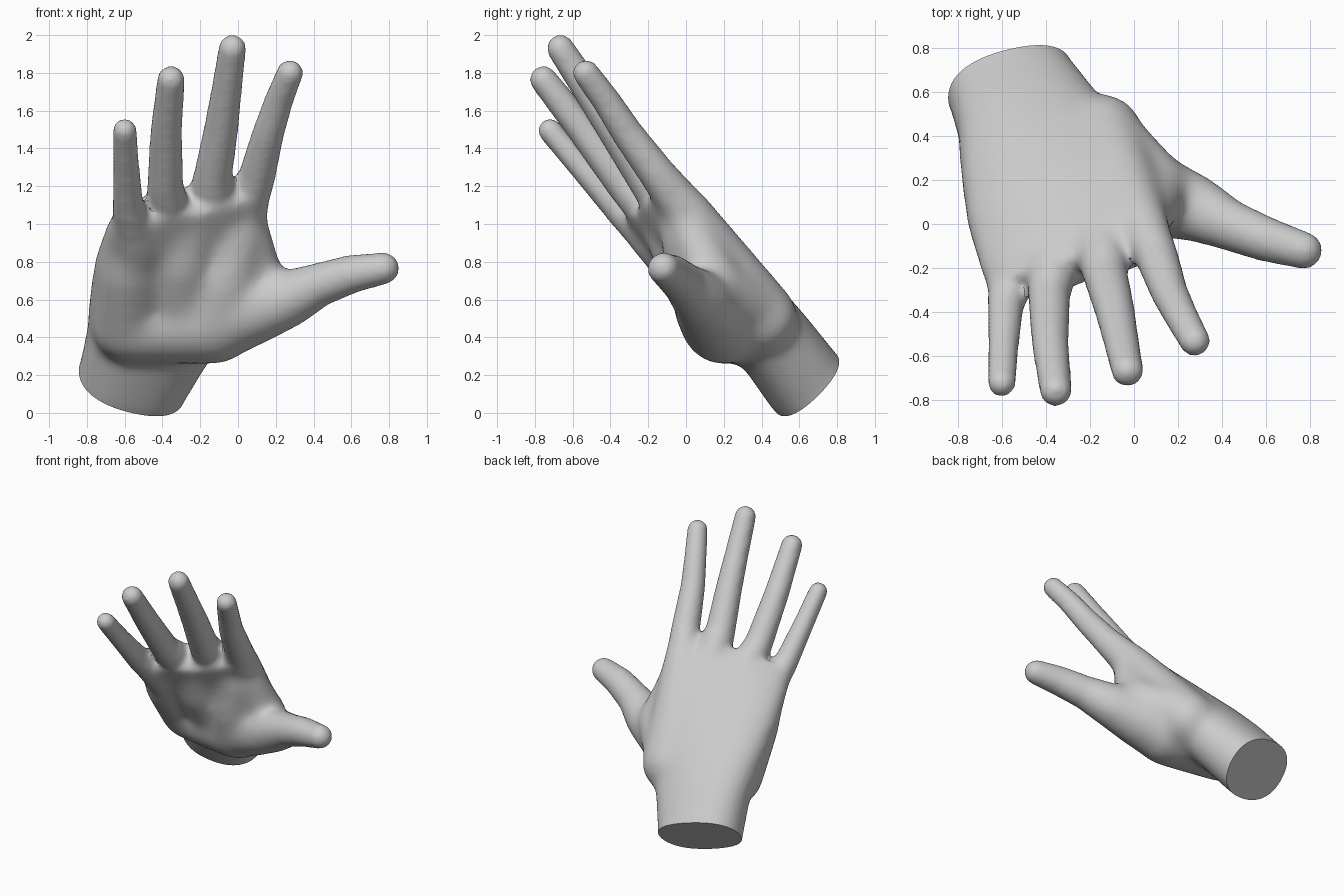
import bpy, bmesh, math
from mathutils import Vector, Matrix

if "Cube" in bpy.data.objects:
    bpy.data.objects.remove(bpy.data.objects["Cube"])

GROW = 0.007  # makes up for the shrink of the final smoothing
bm = bmesh.new()


def ball_points(x, y, z, r):
    """Points spread over a sphere."""
    ball = bmesh.new()
    bmesh.ops.create_icosphere(ball, subdivisions=3, radius=r + GROW,
                               matrix=Matrix.Translation((x, y, z)))
    points = [v.co.copy() for v in ball.verts]
    ball.free()
    return points


def limb(points):
    """Rounded tapering chain through (x, y, z, radius) points."""
    for a, b in zip(points, points[1:]):
        new = [bm.verts.new(p) for p in ball_points(*a) + ball_points(*b)]
        bmesh.ops.convex_hull(bm, input=new)


def loft(sections, sides=32, power=0.85):
    """Skin over rounded sections given as (little-finger side, thumb side, thickness)."""
    mids = [(Vector(l) + Vector(r)) / 2 for l, r, t in sections]
    rings = []
    for i, (l, r, t) in enumerate(sections):
        axis = mids[min(i + 1, len(mids) - 1)] - mids[max(i - 1, 0)]
        half = (Vector(r) - Vector(l)) / 2
        up = half.cross(axis).normalized() * t / 2
        ring = []
        for k in range(sides):
            a = 2 * math.pi * k / sides
            c, s = math.cos(a), math.sin(a)
            ring.append(bm.verts.new(mids[i]
                        + half * math.copysign(abs(c) ** power, c)
                        + up * math.copysign(abs(s) ** power, s)))
        rings.append(ring)
    for a, b in zip(rings, rings[1:]):
        for k in range(sides):
            n = (k + 1) % sides
            bm.faces.new((a[k], a[n], b[n], b[k]))
    bm.faces.new(rings[0][::-1])
    bm.faces.new(rings[-1])


# wrist and palm, from the cut end to the finger webs
loft([
    ((-0.97, 0.83, -0.04), (-0.41, 0.96, -0.17), 0.45),
    ((-0.845, 0.57, 0.22), (-0.28, 0.70, 0.09), 0.45),
    ((-0.80, 0.41, 0.44), (-0.14, 0.53, 0.31), 0.43),
    ((-0.79, 0.24, 0.60), (0.00, 0.38, 0.52), 0.42),
    ((-0.76, 0.00, 0.79), (0.12, 0.20, 0.80), 0.38),
    ((-0.70, -0.22, 0.97), (0.16, 0.01, 1.09), 0.28),
    ((-0.65, -0.32, 1.05), (0.13, -0.12, 1.20), 0.20),
])
# heel of the palm, pads on both sides, and the thumb web
limb([(-0.58, 0.25, 0.46, 0.19), (-0.13, 0.20, 0.49, 0.23)])
limb([(-0.13, 0.20, 0.49, 0.23), (-0.07, 0.08, 0.70, 0.18), (0.00, 0.00, 0.95, 0.13)])
limb([(-0.58, 0.25, 0.46, 0.19), (-0.57, 0.01, 0.75, 0.17), (-0.54, -0.15, 0.93, 0.12)])
limb([(-0.30, 0.20, 0.55, 0.20), (-0.30, 0.01, 0.80, 0.17), (-0.27, -0.10, 1.00, 0.13)])
limb([(-0.10, 0.38, 0.55, 0.15), (0.10, 0.16, 0.66, 0.15), (0.06, 0.03, 0.95, 0.11)])
# index, middle, ring and little fingers, each starting at the wrist
limb([(-0.15, 0.40, 0.50, 0.19), (0.03, 0.00, 1.07, 0.125), (0.10, -0.14, 1.25, 0.092),
      (0.16, -0.31, 1.48, 0.078), (0.215, -0.42, 1.65, 0.07), (0.275, -0.53, 1.80, 0.064)])
limb([(-0.30, 0.36, 0.52, 0.20), (-0.15, -0.04, 1.03, 0.135), (-0.13, -0.23, 1.27, 0.095),
      (-0.09, -0.38, 1.50, 0.085), (-0.06, -0.52, 1.71, 0.075), (-0.03, -0.665, 1.93, 0.067)])
limb([(-0.45, 0.31, 0.53, 0.19), (-0.36, -0.09, 0.97, 0.13), (-0.385, -0.32, 1.20, 0.09),
      (-0.38, -0.54, 1.49, 0.078), (-0.355, -0.755, 1.765, 0.067)])
limb([(-0.58, 0.27, 0.52, 0.18), (-0.54, -0.15, 0.89, 0.12), (-0.582, -0.37, 1.10, 0.076),
      (-0.592, -0.55, 1.30, 0.064), (-0.60, -0.72, 1.495, 0.058)])
# thumb
limb([(-0.13, 0.20, 0.50, 0.23), (0.08, 0.13, 0.555, 0.19), (0.25, 0.08, 0.60, 0.15),
      (0.42, 0.00, 0.675, 0.11), (0.60, -0.07, 0.735, 0.095), (0.77, -0.12, 0.765, 0.078)])

# drop points left inside the hulls
loose = [v for v in bm.verts if not v.link_faces]
bmesh.ops.delete(bm, geom=loose, context="VERTS")
bmesh.ops.recalc_face_normals(bm, faces=bm.faces[:])
mesh = bpy.data.meshes.new("hand")
bm.to_mesh(mesh)
bm.free()
hand = bpy.data.objects.new("hand", mesh)
bpy.context.collection.objects.link(hand)
bpy.context.view_layer.objects.active = hand
hand.select_set(True)

# blend the parts into one skin
remesh = hand.modifiers.new("blend", "REMESH")
remesh.mode = "VOXEL"
remesh.voxel_size = 0.018
bpy.ops.object.modifier_apply(modifier="blend")

# the palm is softened more than the fingers and thumb tip
palm = hand.vertex_groups.new(name="palm")
for v in hand.data.vertices:
    along = 0.75 * v.co.z - 0.66 * v.co.y
    w = min(max((1.02 - along) / 0.15, 0), 1) * min(max((0.4 - v.co.x) / 0.2, 0), 1)
    palm.add([v.index], w, "REPLACE")
for name, count, group in (("soften", 10, ""), ("soften_palm", 60, "palm")):
    smooth = hand.modifiers.new(name, "SMOOTH")
    smooth.factor = 0.5
    smooth.iterations = count
    smooth.vertex_group = group
    bpy.ops.object.modifier_apply(modifier=name)

# flat cut across the wrist
bm = bmesh.new()
bm.from_mesh(hand.data)
cut = bmesh.ops.bisect_plane(bm, geom=bm.verts[:] + bm.edges[:] + bm.faces[:],
                             plane_co=(-0.56, 0.64, 0.16), plane_no=(0.31, -0.67, 0.67),
                             clear_inner=True)
rim = [e for e in cut["geom_cut"] if isinstance(e, bmesh.types.BMEdge)]
bmesh.ops.holes_fill(bm, edges=rim, sides=0)
bm.to_mesh(hand.data)
bm.free()

skin = bpy.data.materials.new("light_grey")
skin.diffuse_color = (0.6, 0.6, 0.6, 1)
skin.use_nodes = True
skin.node_tree.nodes["Principled BSDF"].inputs["Base Color"].default_value = skin.diffuse_color
hand.data.materials.clear()
hand.data.materials.append(skin)
bpy.ops.object.shade_smooth_by_angle(angle=math.radians(40))
